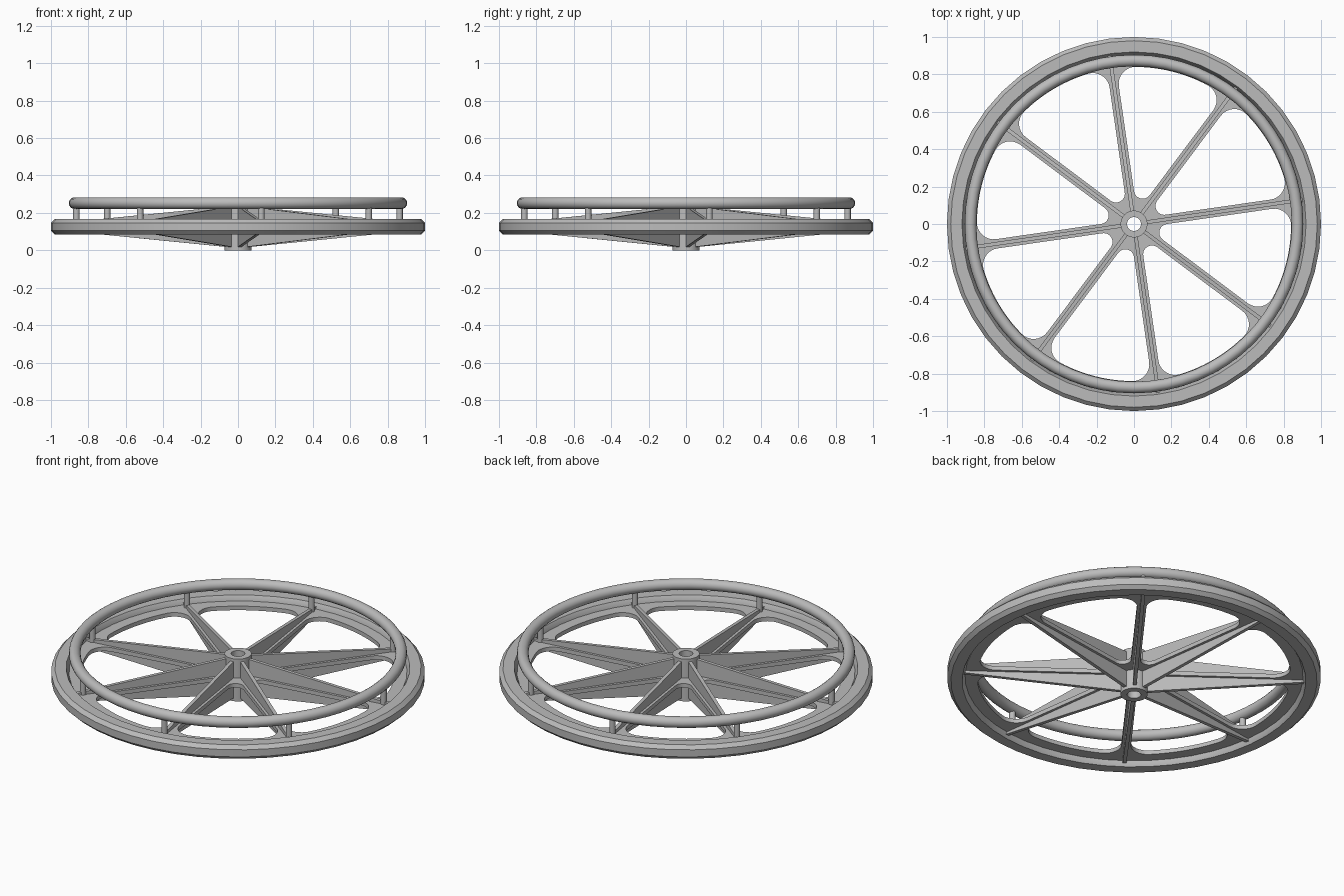
import bpy, bmesh, math
from math import sin, cos, sqrt, pi, radians
from mathutils import Matrix, Vector

cube = bpy.data.objects.get("Cube")
if cube:
    bpy.data.objects.remove(cube, do_unlink=True)

SPOKES = 8
START = radians(8.2)
STEP = 2 * pi / SPOKES
MID_Z = 0.126

grey = bpy.data.materials.new("plain_grey")
grey.use_nodes = True
colour = (0.5, 0.5, 0.5, 1)
grey.diffuse_color = colour
grey.node_tree.nodes["Principled BSDF"].inputs["Base Color"].default_value = colour


def finish(obj, smooth=True):
    obj.data.materials.clear()
    obj.data.materials.append(grey)
    bpy.ops.object.select_all(action='DESELECT')
    obj.select_set(True)
    bpy.context.view_layer.objects.active = obj
    if smooth:
        bpy.ops.object.shade_smooth_by_angle(angle=radians(30))


def add_mesh(name, bm, smooth=True):
    bmesh.ops.recalc_face_normals(bm, faces=bm.faces)
    mesh = bpy.data.meshes.new(name)
    bm.to_mesh(mesh)
    bm.free()
    obj = bpy.data.objects.new(name, mesh)
    bpy.context.collection.objects.link(obj)
    finish(obj, smooth)


def lathe(name, profile, steps):
    """Spin a closed (radius, z) profile around the axle."""
    bm = bmesh.new()
    verts = [bm.verts.new((r, 0, z)) for r, z in profile]
    edges = [bm.edges.new((verts[i - 1], verts[i])) for i in range(len(verts))]
    bmesh.ops.spin(bm, geom=verts + edges, cent=(0, 0, 0), axis=(0, 0, 1),
                   angle=2 * pi, steps=steps)
    bmesh.ops.remove_doubles(bm, verts=bm.verts, dist=0.0001)
    add_mesh(name, bm)


def arc(cx, cy, radius, a0, a1, count):
    return [(cx + radius * cos(a0 + (a1 - a0) * i / count),
             cy + radius * sin(a0 + (a1 - a0) * i / count)) for i in range(count + 1)]


def window(angle, half_width=0.025, outer=0.84, corner=0.09, inner=0.047):
    """Rounded wedge opening, with its first side along the given spoke."""
    half = STEP / 2
    # half of the wedge, drawn with the spoke on the x axis
    tip = (half_width + inner) / sin(half)
    pts = arc(tip * cos(half), half_width + inner, inner, half + pi, 1.5 * pi, 5)
    cy = half_width + corner
    cx = sqrt((outer - corner) ** 2 - cy ** 2)
    reach = math.atan2(cy, cx)
    pts += arc(cx, cy, corner, -pi / 2, reach, 8)
    pts += arc(0, 0, outer, reach, half, 6)[1:]
    # mirror the half across the middle of the wedge
    mirrored = [(x * cos(STEP) + y * sin(STEP), x * sin(STEP) - y * cos(STEP))
                for x, y in reversed(pts[1:-1])]
    turn = Matrix.Rotation(angle, 2)
    return [turn @ Vector(p) for p in pts + mirrored]


# Rim with chamfered outer edges
rim = [(0.92, 0.085), (0.98, 0.085), (1, 0.105), (1, 0.147), (0.98, 0.167),
       (0.92, 0.167), (0.905, 0.14), (0.905, 0.112)]
lathe("rim", rim, 48)

# Hub tube
lathe("hub", [(0.037, 0), (0.072, 0), (0.072, 0.25), (0.037, 0.25)], 32)

# Flat web with eight rounded openings
curve = bpy.data.curves.new("web", 'CURVE')
curve.dimensions = '2D'
curve.fill_mode = 'BOTH'
curve.extrude = 0.012
loops = [arc(0, 0, 0.912, 0, 2 * pi, 64)[:-1], arc(0, 0, 0.05, 0, 2 * pi, 32)[:-1]]
loops += [window(START + i * STEP) for i in range(SPOKES)]
for loop in loops:
    spline = curve.splines.new('POLY')
    spline.points.add(len(loop) - 1)
    for point, (x, y) in zip(spline.points, loop):
        point.co = (x, y, 0, 1)
    spline.use_cyclic_u = True
web = bpy.data.objects.new("web", curve)
bpy.context.collection.objects.link(web)
web.location.z = MID_Z
bpy.ops.object.select_all(action='DESELECT')
web.select_set(True)
bpy.context.view_layer.objects.active = web
bpy.ops.object.convert(target='MESH')
finish(bpy.context.view_layer.objects.active)

# Tapered ribs, deep at the hub and shallow at the rim
side = [(0.055, -0.109), (0.912, -0.024), (0.912, 0.024), (0.055, 0.109)]
for i in range(SPOKES):
    turn = Matrix.Rotation(START + i * STEP, 4, 'Z')
    bm = bmesh.new()
    face = bm.faces.new([bm.verts.new((r, -0.01, MID_Z + z)) for r, z in side])
    extruded = bmesh.ops.extrude_face_region(bm, geom=[face])
    moved = [v for v in extruded["geom"] if isinstance(v, bmesh.types.BMVert)]
    bmesh.ops.translate(bm, verts=moved, vec=(0, 0.02, 0))
    bmesh.ops.transform(bm, matrix=turn, verts=bm.verts)
    add_mesh(f"spoke_rib_{i + 1}", bm, smooth=False)

    # Post carrying the hand rail
    bm = bmesh.new()
    bmesh.ops.create_cone(bm, cap_ends=True, segments=16, radius1=0.017, radius2=0.017,
                          depth=0.11, matrix=turn @ Matrix.Translation((0.873, 0, 0.185)))
    add_mesh(f"rail_post_{i + 1}", bm)

# Hand rail
bpy.ops.mesh.primitive_torus_add(major_segments=64, minor_segments=16, major_radius=0.874,
                                 minor_radius=0.031, location=(0, 0, 0.252))
rail = bpy.context.object
rail.name = "hand_rail"
finish(rail)
